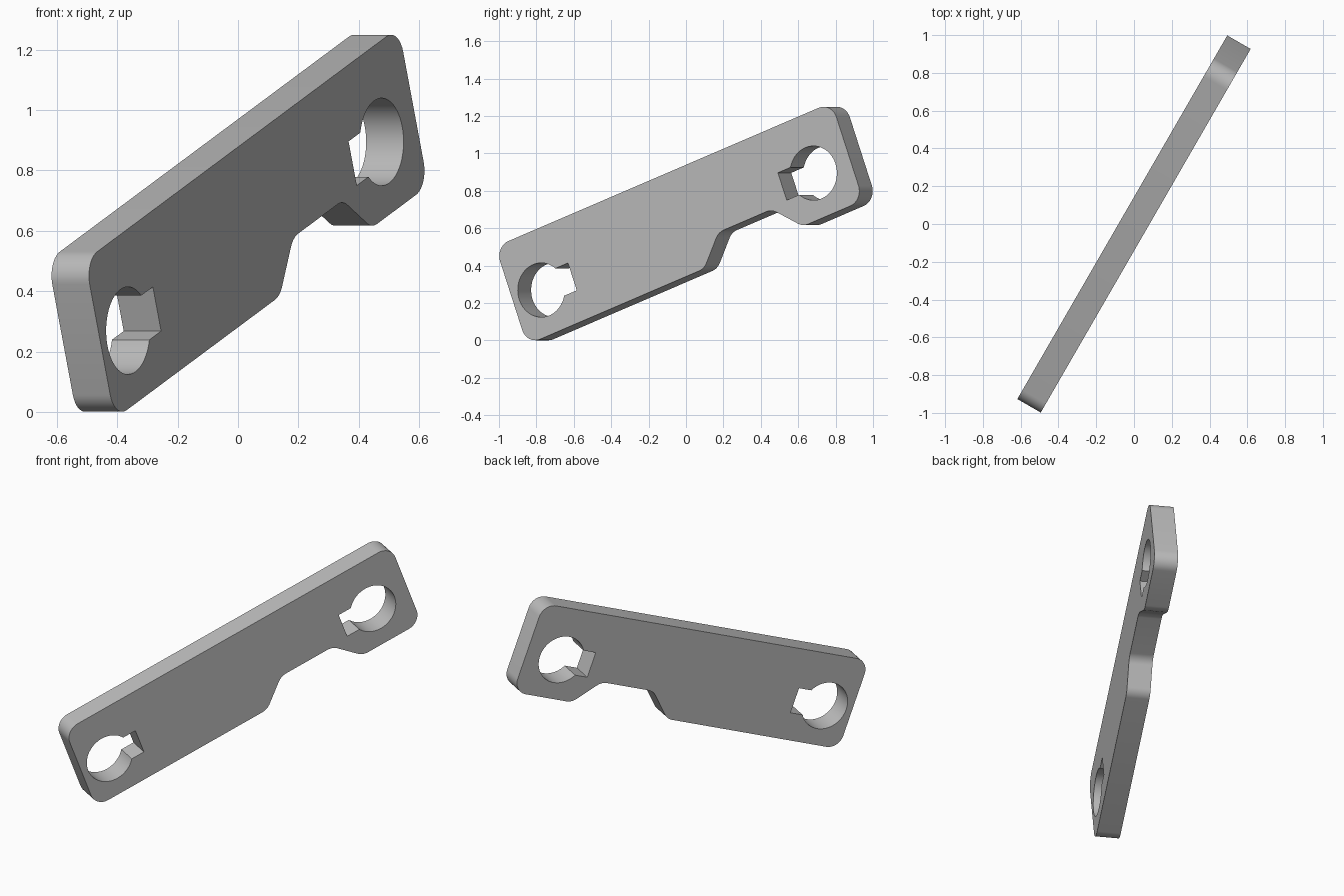
import bpy
from math import asin, atan2, cos, pi, radians, sin, tan
from mathutils import Matrix, Vector

cube = bpy.data.objects.get("Cube")
if cube:
    bpy.data.objects.remove(cube, do_unlink=True)

LENGTH, HEIGHT, THICK = 2.215, 0.56, 0.143
FILLET = 0.085
TILT, YAW = radians(20.4), radians(60)
HOLE_R, SLOT_HALF, SLOT_REACH = 0.145, 0.078, 0.205


def rounded(corners, radius, steps=10):
    """Replace every corner of a polygon with a tangent arc."""
    result = []
    for i, corner in enumerate(corners):
        p = Vector(corner)
        a = (Vector(corners[i - 1]) - p).normalized()
        b = (Vector(corners[(i + 1) % len(corners)]) - p).normalized()
        half = a.angle(b) / 2
        centre = p + (a + b).normalized() * radius / sin(half)
        start = p + a * radius / tan(half) - centre
        end = p + b * radius / tan(half) - centre
        sweep = atan2(start.x * end.y - start.y * end.x, start.dot(end))
        for k in range(steps + 1):
            result.append(centre + Matrix.Rotation(sweep * k / steps, 2) @ start)
    return result


def keyhole(x, y, side, steps=48):
    """Round hole with a square slot pointing along side (+1 or -1)."""
    gap = asin(SLOT_HALF / HOLE_R)
    angles = [gap + (2 * pi - 2 * gap) * k / steps for k in range(steps + 1)]
    pts = [(HOLE_R * cos(t), HOLE_R * sin(t)) for t in angles]
    pts += [(SLOT_REACH, -SLOT_HALF), (SLOT_REACH, SLOT_HALF)]
    return [Vector((x + side * px, y + py)) for px, py in pts]


# Plate outline with a shallow sloped recess in the lower edge
w, h = LENGTH / 2, HEIGHT / 2
outline = rounded([(-w, -h), (0.06, -h), (0.21, -0.128), (0.56, -0.128),
                   (0.71, -h), (w, -h), (w, h), (-w, h)], FILLET)
loops = [outline, keyhole(-0.923, -0.036, 1), keyhole(0.87, -0.036, -1)]

# Filled and extruded profile
curve = bpy.data.curves.new("link_plate", "CURVE")
curve.dimensions = "2D"
curve.fill_mode = "BOTH"
curve.extrude = THICK / 2
for loop in loops:
    spline = curve.splines.new("POLY")
    spline.points.add(len(loop) - 1)
    for point, co in zip(spline.points, loop):
        point.co = (co.x, co.y, 0, 1)
    spline.use_cyclic_u = True
plate = bpy.data.objects.new("link_plate", curve)
bpy.context.collection.objects.link(plate)

# Stand the plate up, turned and tilted
plate.matrix_world = (Matrix.Translation((0, 0, 0.625)) @ Matrix.Rotation(YAW, 4, "Z")
                      @ Matrix.Rotation(pi / 2, 4, "X") @ Matrix.Rotation(TILT, 4, "Z"))

grey = bpy.data.materials.new("plain_grey")
grey.use_nodes = True
grey.diffuse_color = (0.5, 0.5, 0.5, 1)
grey.node_tree.nodes["Principled BSDF"].inputs["Base Color"].default_value = (0.5, 0.5, 0.5, 1)
curve.materials.append(grey)

# Turn into a mesh with crisp rims and smooth rounded walls
bpy.ops.object.select_all(action="DESELECT")
plate.select_set(True)
bpy.context.view_layer.objects.active = plate
bpy.ops.object.convert(target="MESH")
plate = bpy.context.object
weld = plate.modifiers.new("weld", "WELD")
weld.merge_threshold = 0.0002
bpy.ops.object.modifier_apply(modifier=weld.name)
bpy.ops.object.shade_smooth_by_angle(angle=radians(30))
